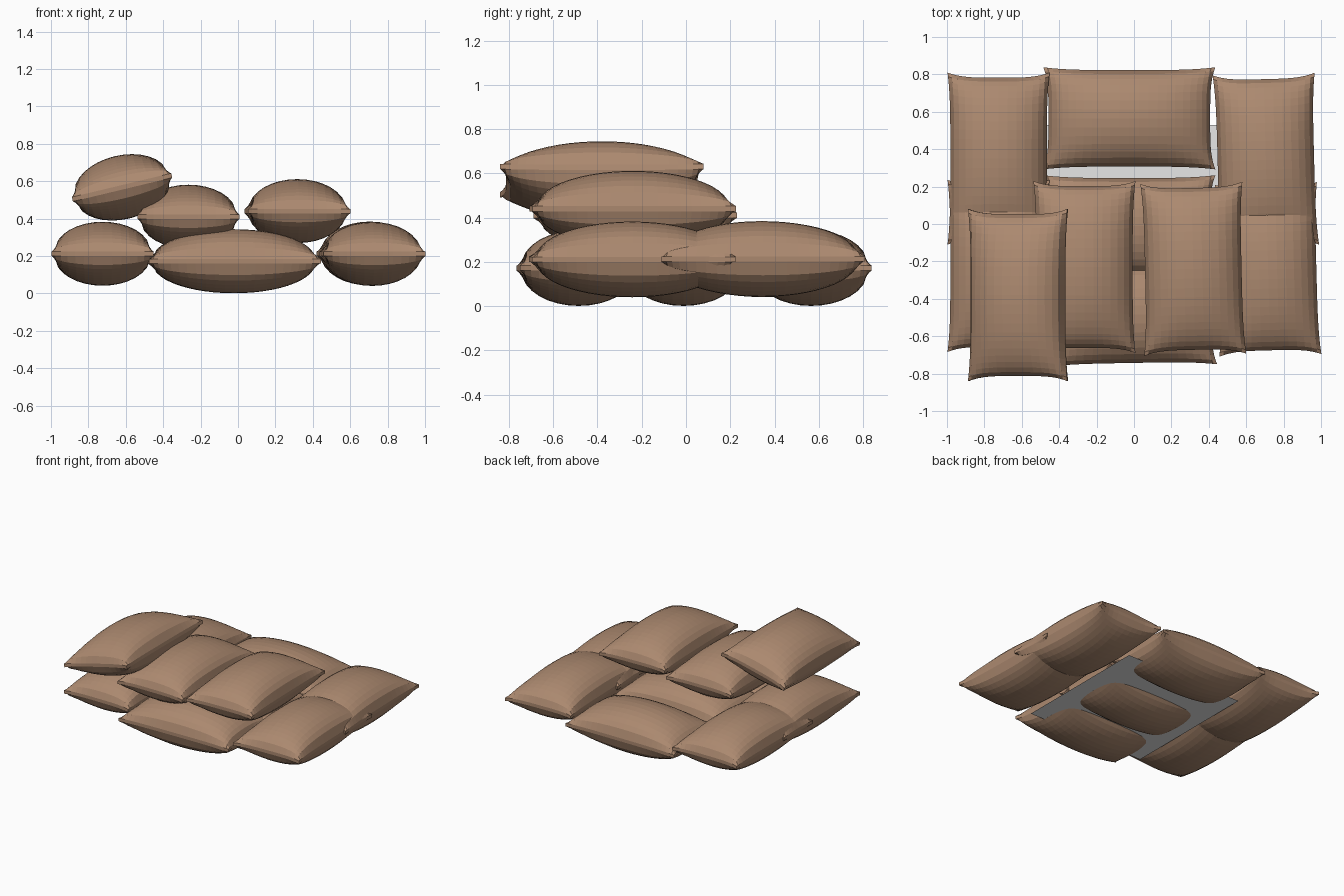
import bpy, bmesh
from math import sin, pi, radians, sqrt

if "Cube" in bpy.data.objects:
    bpy.data.objects.remove(bpy.data.objects["Cube"])

def material(name, rgb):
    m = bpy.data.materials.new(name)
    m.diffuse_color = (*rgb, 1)
    m.use_nodes = True
    m.node_tree.nodes["Principled BSDF"].inputs["Base Color"].default_value = m.diffuse_color
    return m

burlap = material("brown burlap", (0.41, 0.25, 0.16))
pale = material("pale grey", (0.8, 0.8, 0.8))

HX, HY = 0.273, 0.460      # half width and half length at the corners
NX, NY = 14, 22

def spread(i, n):
    # grid parameter -1..1, closer together near the seams
    t = 2 * i / n - 1
    return 0.45 * t + 0.55 * sin(t * pi / 2)

def sack_mesh(height):
    # two bulging sheets joined by a thin seam, with edges drawn in between the corners
    bm = bmesh.new()
    sheets = []
    for side in (1, -1):
        rows = []
        for j in range(NY + 1):
            v = spread(j, NY)
            row = []
            for i in range(NX + 1):
                u = spread(i, NX)
                x = HX * u * (1 - 0.055 * (1 - v ** 4))
                y = HY * v * (1 - 0.06 * (1 - u ** 4))
                puff = sqrt(max(0, (1 - u * u) * (1 - v * v)))
                row.append(bm.verts.new((x, y, side * (0.012 + (height - 0.012) * puff))))
            rows.append(row)
        sheets.append(rows)
        for j in range(NY):
            for i in range(NX):
                f = [rows[j][i], rows[j][i + 1], rows[j + 1][i + 1], rows[j + 1][i]]
                bm.faces.new(f if side > 0 else f[::-1])

    def rim(r):
        return (r[0][:-1] + [row[-1] for row in r[:-1]]
                + r[-1][:0:-1] + [row[0] for row in r[:0:-1]])
    top, low = rim(sheets[0]), rim(sheets[1])
    n = len(top)
    for k in range(n):
        bm.faces.new([low[k], low[(k + 1) % n], top[(k + 1) % n], top[k]])
    bmesh.ops.recalc_face_normals(bm, faces=bm.faces)
    me = bpy.data.meshes.new("sack")
    bm.to_mesh(me)
    bm.free()
    me.materials.append(burlap)
    return me

mesh = sack_mesh(0.171)

def sack(name, loc, turn=0, tilt=0):
    ob = bpy.data.objects.new(name, mesh)
    ob.location = loc
    ob.rotation_euler = (0, radians(tilt), radians(turn))
    bpy.context.collection.objects.link(ob)

# bottom layer: three sacks across the middle
sack("middle_sack_back", (-0.025, 0.565, 0.172), 90)
sack("middle_sack_centre", (-0.025, -0.012, 0.172), 90)
sack("middle_sack_front", (-0.02, -0.485, 0.172), 91)

# bottom layer: overlapping pairs at each side
sack("left_sack_back", (-0.724, 0.35, 0.212))
sack("left_sack_front", (-0.724, -0.224, 0.212))
sack("right_sack_back", (0.705, 0.342, 0.213), 1.5)
sack("right_sack_front", (0.717, -0.243, 0.211), 1.5)

# upper layers
sack("second_layer_sack_left", (-0.265, -0.23, 0.41))
sack("second_layer_sack_right", (0.317, -0.24, 0.44), 1.3)
sack("top_sack", (-0.62, -0.38, 0.567), 0, -13.5)

# thin sheet hidden among the bottom sacks
bpy.ops.mesh.primitive_plane_add(size=1, location=(-0.005, 0, 0.09))
sheet = bpy.context.object
sheet.name = "base_sheet"
sheet.scale = (0.99, 1.06, 1)
sheet.data.materials.append(pale)
